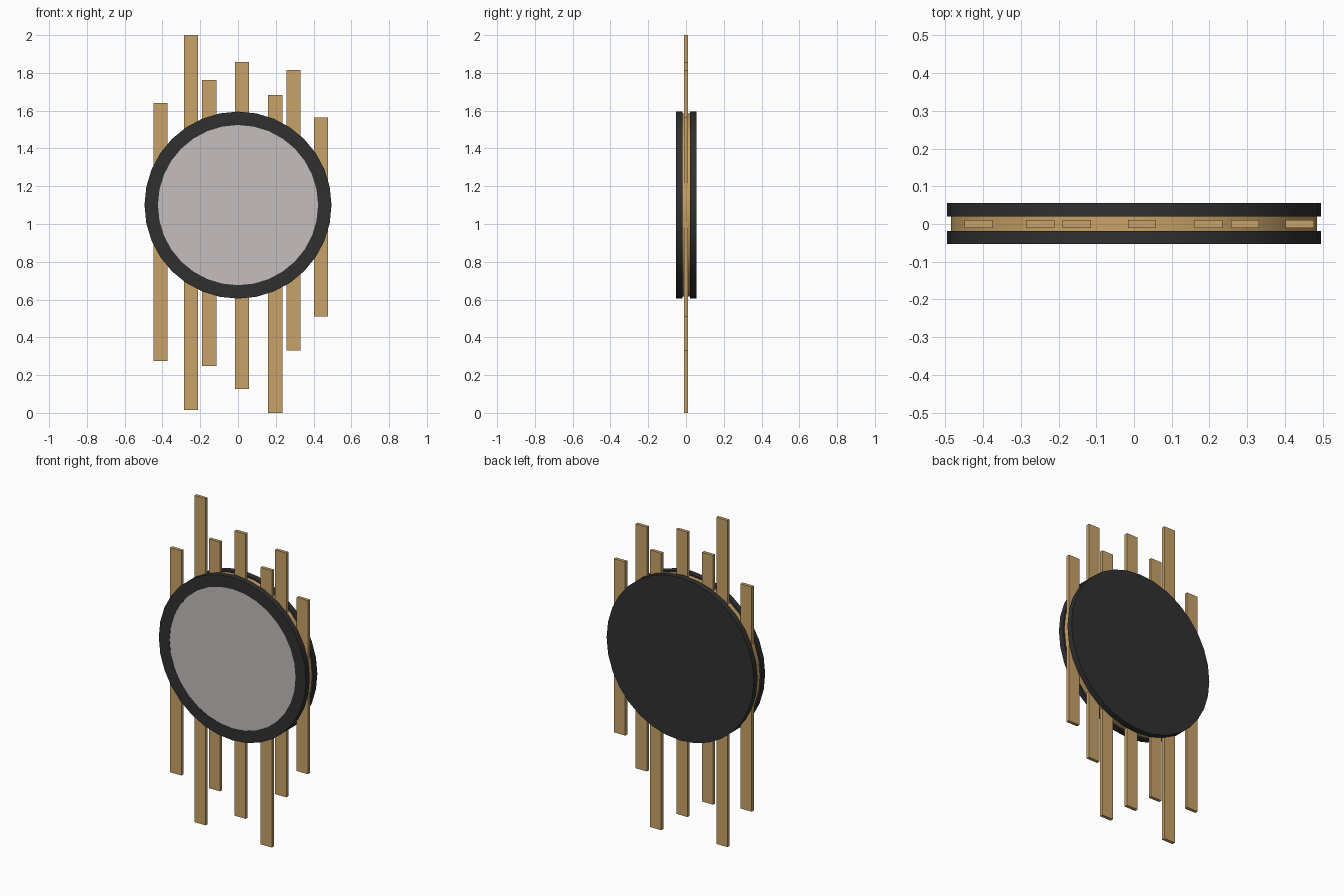
import bpy, bmesh, math

if "Cube" in bpy.data.objects:
    bpy.data.objects.remove(bpy.data.objects["Cube"])

ZC = 1.10      # height of the disc centre
SEG = 32


def material(name, rgb):
    m = bpy.data.materials.new(name)
    m.diffuse_color = (*rgb, 1)
    m.use_nodes = True
    m.node_tree.nodes["Principled BSDF"].inputs["Base Color"].default_value = m.diffuse_color
    return m


black = material("black_frame", (0.03, 0.03, 0.03))
wood = material("wood", (0.58, 0.36, 0.14))
glass = material("mirror_glass", (0.56, 0.51, 0.51))


def add_object(name, bm, mat):
    bmesh.ops.recalc_face_normals(bm, faces=bm.faces)
    me = bpy.data.meshes.new(name)
    bm.to_mesh(me)
    bm.free()
    me.materials.append(mat)
    ob = bpy.data.objects.new(name, me)
    bpy.context.collection.objects.link(ob)
    return ob


def lathe(name, profile, mat, closed=False):
    """Turn (radius, y) points around the y axis through the disc centre."""
    bm = bmesh.new()
    rings = [[bm.verts.new((r * math.cos(2 * math.pi * i / SEG), y,
                            ZC + r * math.sin(2 * math.pi * i / SEG)))
              for i in range(SEG)] for r, y in profile]
    pairs = list(zip(rings, rings[1:] + rings[:1]))
    for a, b in (pairs if closed else pairs[:-1]):
        for i in range(SEG):
            j = (i + 1) % SEG
            bm.faces.new((a[i], a[j], b[j], b[i]))
    if not closed:
        bm.faces.new(rings[0])
        bm.faces.new(rings[-1])
    ob = add_object(name, bm, mat)
    bpy.ops.object.select_all(action='DESELECT')
    bpy.context.view_layer.objects.active = ob
    ob.select_set(True)
    bpy.ops.object.shade_smooth_by_angle(angle=math.radians(30))
    return ob


# Discs: back plate, wooden core, front ring and mirror set in it
lathe("back_plate", [(0.495, 0.02), (0.495, 0.055)], black)
lathe("wood_core", [(0.485, -0.02), (0.485, 0.02)], wood)
lathe("front_ring", [(0.495, -0.053), (0.495, -0.018),
                     (0.424, -0.018), (0.424, -0.053)], black, closed=True)
lathe("mirror", [(0.424, -0.051), (0.424, -0.02)], glass)

# Vertical slats: centre x, bottom, top
slats = [(-0.411, 0.275, 1.64), (-0.248, 0.016, 2.0), (-0.152, 0.248, 1.762),
         (0.021, 0.127, 1.857), (0.197, 0.0, 1.682), (0.294, 0.331, 1.815),
         (0.439, 0.51, 1.565)]
for n, (x, z0, z1) in enumerate(slats, 1):
    bm = bmesh.new()
    bmesh.ops.create_cube(bm, size=1)
    bmesh.ops.scale(bm, vec=(0.075, 0.02, z1 - z0), verts=bm.verts)
    bmesh.ops.translate(bm, vec=(x, 0, (z0 + z1) / 2), verts=bm.verts)
    add_object(f"slat_{n}", bm, wood)
